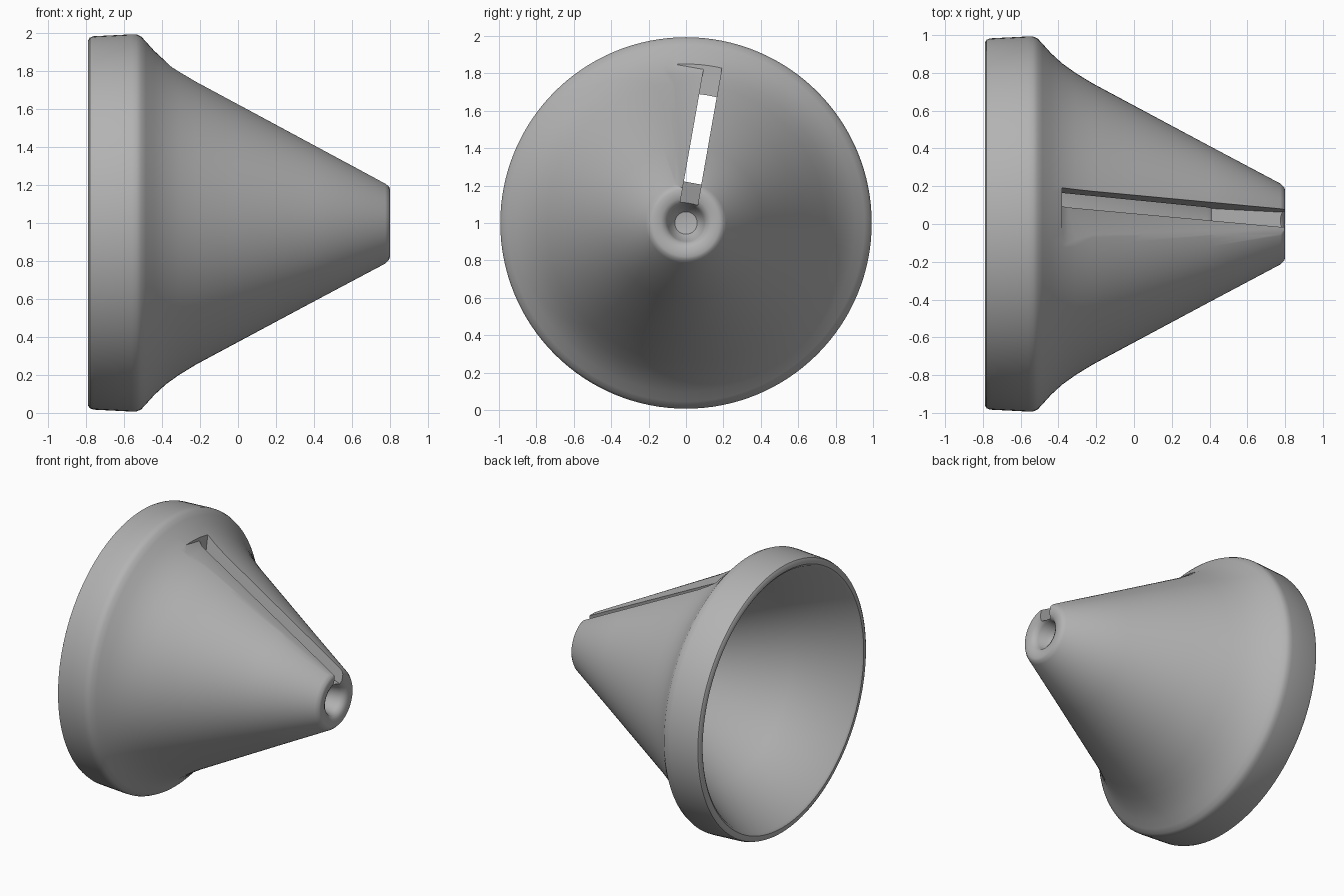
import bpy, bmesh, math

if "Cube" in bpy.data.objects:
    bpy.data.objects.remove(bpy.data.objects["Cube"])

TILT = math.radians(-10)   # the slot leans about the cone axis


def finish(bm, name):
    bmesh.ops.recalc_face_normals(bm, faces=bm.faces[:])
    me = bpy.data.meshes.new(name)
    bm.to_mesh(me)
    bm.free()
    ob = bpy.data.objects.new(name, me)
    bpy.context.collection.objects.link(ob)
    ob.location = (0, 0, 1)
    return ob


def lathe(name, profile, steps=128):
    """Closed solid turned about the x axis; profile is (x, radius)."""
    bm = bmesh.new()
    rings = []
    for x, r in profile:
        if r == 0:
            rings.append([bm.verts.new((x, 0, 0))] * steps)
        else:
            rings.append([bm.verts.new((x, r * math.sin(2 * math.pi * i / steps),
                                        r * math.cos(2 * math.pi * i / steps)))
                          for i in range(steps)])
    for a, b in zip(rings, rings[1:]):
        for i in range(steps):
            j = (i + 1) % steps
            bm.faces.new(list(dict.fromkeys((a[i], a[j], b[j], b[i]))))
    return finish(bm, name)


def prism(name, outline, y0, y1):
    """Outline in x and radius, extruded sideways and tilted about the axis."""
    bm = bmesh.new()
    face = bm.faces.new([bm.verts.new((x, y0, r)) for x, r in outline])
    new = bmesh.ops.extrude_face_region(bm, geom=[face])["geom"]
    bmesh.ops.translate(bm, vec=(0, y1 - y0, 0),
                        verts=[v for v in new if isinstance(v, bmesh.types.BMVert)])
    ob = finish(bm, name)
    ob.rotation_euler.x = TILT
    ob.hide_render = True
    return ob


# Hollow cone body: tip dimple, outer cone, flared collar, rim, inner cone
body = lathe("cone_body", [
    (0.66, 0), (0.67, 0.06), (0.70, 0.085), (0.76, 0.098), (0.785, 0.112),
    (0.797, 0.135), (0.80, 0.16), (0.80, 0.18), (0.795, 0.195), (0.775, 0.214),
    (0.4, 0.413), (0.0, 0.627), (-0.22, 0.745), (-0.31, 0.80), (-0.38, 0.85),
    (-0.44, 0.905), (-0.485, 0.955), (-0.51, 0.982), (-0.535, 0.993),
    (-0.56, 0.993), (-0.76, 0.983), (-0.78, 0.976), (-0.79, 0.96),
    (-0.79, 0.935), (-0.778, 0.918), (-0.38, 0.692), (0.385, 0.258),
    (0.41, 0.22), (0.42, 0.18), (0.42, 0)])

# Darker grey finish
grey = bpy.data.materials.new("dark_grey")
grey.diffuse_color = (0.45, 0.45, 0.45, 1)
grey.use_nodes = True
grey.node_tree.nodes["Principled BSDF"].inputs["Base Color"].default_value = grey.diffuse_color
body.data.materials.append(grey)

# Through slot, with a shallow floor towards the tip
slot = prism("slot_cutter", [
    (-0.38, 0.5), (0.36, 0.18), (0.40, 0.22), (0.46, 0.20),
    (0.9, 0.07), (0.9, 1.0), (-0.38, 1.0)], -0.05, 0.045)

# Shallow flat beside the slot
flat = prism("flat_cutter", [
    (-0.38, 0.825), (-0.35, 0.79), (0.9, 0.128), (0.9, 1.0), (-0.38, 1.0)], -0.35, 0.0)

for cutter in (slot, flat):
    mod = body.modifiers.new(cutter.name, 'BOOLEAN')
    mod.operation = 'DIFFERENCE'
    mod.solver = 'EXACT'
    mod.object = cutter
bpy.context.view_layer.objects.active = body
body.select_set(True)
for mod in list(body.modifiers):
    bpy.ops.object.modifier_apply(modifier=mod.name)
for cutter in (slot, flat):
    bpy.data.objects.remove(cutter)
bpy.ops.object.shade_smooth_by_angle(angle=math.radians(35))
